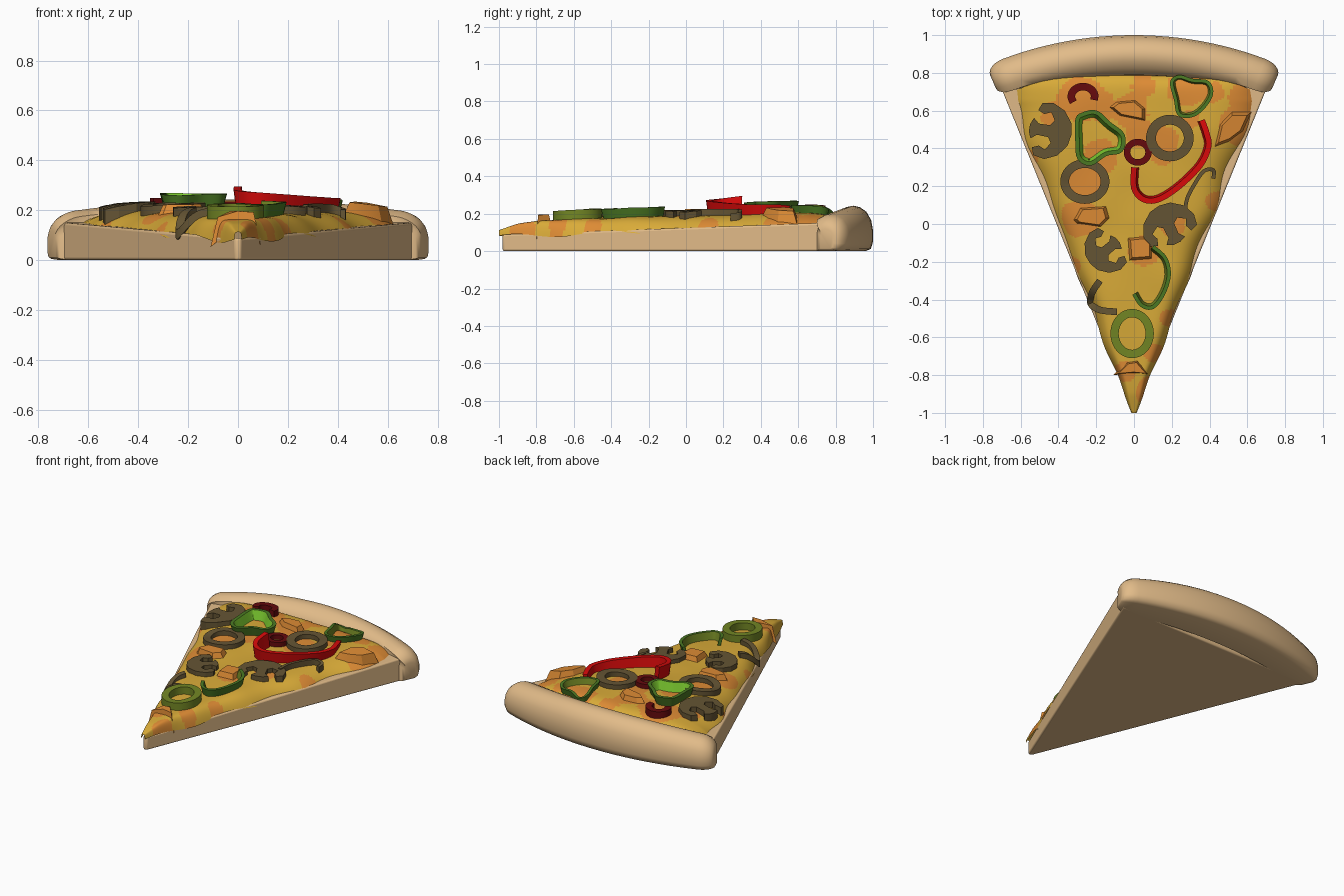
import bpy, bmesh, math
from mathutils import Vector, noise

if "Cube" in bpy.data.objects:
    bpy.data.objects.remove(bpy.data.objects["Cube"])

def mat(name, r, g, b):
    m = bpy.data.materials.new(name)
    m.diffuse_color = (r, g, b, 1)
    m.use_nodes = True
    m.node_tree.nodes["Principled BSDF"].inputs["Base Color"].default_value = m.diffuse_color
    return m

CRUST = mat("baked_dough", .76, .50, .25)
CHEESE = mat("yellow_cheese", .70, .41, .04)
ORANGE = mat("toasted_orange", .73, .26, .035)
BROWN = mat("olive_brown", .13, .09, .034)
RED = mat("pepper_red", .68, .003, .003)
DARKRED = mat("dark_red", .13, .003, .004)
GREEN = mat("pepper_green", .07, .19, .017)
LIME = mat("light_green", .21, .62, .03)
OLIVE = mat("olive_green", .17, .24, .018)

def make(name, verts, faces, mats, idx=None, angle=40):
    me = bpy.data.meshes.new(name)
    me.from_pydata([tuple(v) for v in verts], [], faces)
    for m in mats:
        me.materials.append(m)
    if idx:
        for p, i in zip(me.polygons, idx):
            p.material_index = i
    bm = bmesh.new()
    bm.from_mesh(me)
    bmesh.ops.recalc_face_normals(bm, faces=bm.faces)
    bm.to_mesh(me)
    bm.free()
    ob = bpy.data.objects.new(name, me)
    bpy.context.collection.objects.link(ob)
    bpy.ops.object.select_all(action='DESELECT')
    ob.select_set(True)
    bpy.context.view_layer.objects.active = ob
    if angle:
        bpy.ops.object.shade_smooth_by_angle(angle=math.radians(angle))
    return ob

# ---------- dough base: a wedge that thickens toward the crust
def dough_top(y):
    return .088 + .065 * (y + 1) / 1.78

wedge = [(-.012, -.98), (.012, -.98), (.715, .75), (-.715, .75)]
base = make("dough_base", [(x, y, 0) for x, y in wedge] + [(x, y, dough_top(y)) for x, y in wedge],
            [(3, 2, 1, 0), (4, 5, 6, 7)] + [(i, (i + 1) % 4, (i + 1) % 4 + 4, i + 4) for i in range(4)],
            [CRUST], angle=None)
bev = base.modifiers.new("soft_edges", 'BEVEL')
bev.width, bev.segments = .01, 3
bpy.ops.object.shade_smooth_by_angle(angle=math.radians(40))

# ---------- crust: a rounded section swept around the tip, shrinking at both ends
R, HALF = 1.98, math.radians(23.3)
sections = []
for k in range(6):
    th = k / 6 * math.pi / 2
    sections.append((-HALF + .048 * (1 - math.cos(th)), .45 + .55 * math.sin(th)))
mid = [(-HALF + .048 + i / 24 * 2 * (HALF - .048), 1) for i in range(25)]
sections = sections + mid + [(-a, s) for a, s in reversed(sections)]
verts, n = [], 0
for a, s in sections:
    t = abs(a) / HALF
    ri = 1.762 + .05 * t * t
    prof = [(ri, 0), (R - .04, 0), (R - .012, .012), (R, .05), (R, .11), (R - .01, .165), (R - .035, .21),
            (R - .07, .235), (R - .105, .243), (R - .14, .236), (R - .175, .215), (ri + .008, .18), (ri, .14)]
    n = len(prof)
    for r, z in prof:
        r = 1.88 + (r - 1.88) * s
        z = (.085 + (z - .085) * (s if z > .085 else s ** .3)) * (1 - .24 * t * t)
        verts.append((r * math.sin(a), r * math.cos(a) - .98, max(z, 0)))
m = len(sections)
faces = [(i * n + j, i * n + (j + 1) % n, (i + 1) * n + (j + 1) % n, (i + 1) * n + j)
         for i in range(m - 1) for j in range(n)]
faces += [tuple(range(n)), tuple(range((m - 1) * n, m * n))]
make("crust", verts, faces, [CRUST], angle=50)

# ---------- cheese: draped sheet with a wavy rim and toasted patches
PROFILE = [(-1, .112), (-.9, .142), (-.78, .165), (-.5, .176), (0, .192), (.5, .208), (.8, .208)]
def zc(y):
    for (a, za), (b, zb) in zip(PROFILE, PROFILE[1:]):
        if y <= b:
            return za + (zb - za) * max(0, (y - a) / (b - a))
    return PROFILE[-1][1]

def width(y):
    return min(.385 * (y + 1) + .014, .65) + .008 * math.sin(y * 17) * min(1, (y + 1) * 4)

def top_z(x, y):
    u, v = min(1, abs(x) / width(y)), (y + 1) / 1.78
    low = dough_top(y) - .012 + .012 * math.sin(y * 13 + (1 if x > 0 else 3))
    drop = min(1, u ** 7 + max(0, v) ** 60 * .5)
    z = zc(y) + .006 * noise.noise((x * 5, y * 5, 0))
    return z + (low - z) * drop

PATCHES = [(-.28, .66, .12), (-.17, .62, .08), (.05, .73, .06), (.14, .42, .1), (-.42, .58, .07), (.6, .68, .1),
           (.55, .52, .1), (-.02, .6, .1), (-.28, .03, .1), (-.34, -.22, .06), (.2, .0, .07), (.19, -.5, .05),
           (.08, -.88, .07), (-.56, .36, .05), (-.17, .36, .09), (.04, .47, .08), (.28, .72, .1), (.42, .7, .06),
           (.11, -.68, .05), (-.25, .22, .1), (-.05, -.78, .06), (.3, .56, .05), (.43, .12, .06), (.05, -.14, .08)]
def toasted(x, y):
    w = .025 * noise.noise((x * 9, y * 9, 3))
    return any(math.hypot(x - a, y - b) < r + w for a, b, r in PATCHES)

NU, NV = 90, 150
verts, faces, idx = [], [], []
for j in range(NV + 1):
    for i in range(NU + 1):
        u = math.sin((i / NU * 2 - 1) * math.pi / 2)
        y = -1 + j / NV * (1.785 - .09 * abs(u) ** 4)
        x = u * width(y)
        verts.append((x, y, top_z(x, y)))
for j in range(NV):
    for i in range(NU):
        a = j * (NU + 1) + i
        faces.append((a, a + 1, a + NU + 2, a + NU + 1))
        c = (Vector(verts[a]) + Vector(verts[a + NU + 2])) / 2
        idx.append(1 if toasted(c.x, c.y) else 0)
make("cheese", verts, faces, [CHEESE, ORANGE], idx, angle=60)

# ---------- helpers for toppings
def smooth_path(pts, closed, steps=5):
    p, out, k = [Vector(q) for q in pts], [], len(pts)
    get = (lambda i: p[i % k]) if closed else (lambda i: p[max(0, min(k - 1, i))])
    for i in range(k if closed else k - 1):
        a, b, c, d = (get(i + o) for o in (-1, 0, 1, 2))
        for s in range(steps):
            t = s / steps
            out.append(.5 * (2 * b + (c - a) * t + (2 * a - 5 * b + 4 * c - d) * t * t
                             + (3 * b - a - 3 * c + d) * t ** 3))
    return out if closed else out + [p[-1]]

def band(name, pts, thick, height, outer, inner=None, closed=False, lean=0., lift=0., fade=0.):
    """Upright strip along a path; lean pushes its foot to the left side of the path."""
    path = smooth_path(pts, closed)
    k, verts = len(path), []
    for i, p in enumerate(path):
        a = path[(i - 1) % k] if closed else path[max(0, i - 1)]
        b = path[(i + 1) % k] if closed else path[min(k - 1, i + 1)]
        d = (b - a).normalized()
        side = Vector((-d.y, d.x)) * thick / 2
        foot = p + Vector((-d.y, d.x)) * lean
        z0 = top_z(p.x, p.y) - .01 + lift
        z1 = z0 + height * (1 - fade * i / k)
        for q, z in ((foot - side, z0), (p - side, z1), (p + side, z1), (foot + side, z0)):
            verts.append((q.x, q.y, z))
    faces, idx = [], []
    for i in range(k if closed else k - 1):
        o = (i + 1) % k
        for j in range(4):
            l = (j + 1) % 4
            faces.append((i * 4 + j, i * 4 + l, o * 4 + l, o * 4 + j))
            idx.append(1 if inner and j == 2 else 0)
    if not closed:
        faces += [(0, 1, 2, 3), tuple((k - 1) * 4 + j for j in range(4))]
        idx += [0, 0]
    return make(name, verts, faces, [outer] + ([inner] if inner else []), idx)

def arc(cx, cy, rx, ry, a0, a1, count):
    return [(cx + rx * math.cos(math.radians(a0 + (a1 - a0) * i / count)),
             cy + ry * math.sin(math.radians(a0 + (a1 - a0) * i / count))) for i in range(count)]

def slab(name, pts, height, color, shrink=1.):
    """Flat piece lying on the cheese, with an optionally smaller top."""
    k = len(pts)
    cx, cy = sum(p[0] for p in pts) / k, sum(p[1] for p in pts) / k
    verts = [(x, y, top_z(x, y) - .02) for x, y in pts]
    for x, y in pts:
        tx, ty = cx + (x - cx) * shrink, cy + (y - cy) * shrink
        verts.append((tx, ty, (top_z(tx, ty) + zc(cy)) / 2 + height))
    faces = [tuple(range(k)), tuple(range(k, 2 * k))]
    faces += [(i, (i + 1) % k, (i + 1) % k + k, i + k) for i in range(k)]
    make(name, verts, faces, [color], angle=25)

# ---------- olive and chilli rings
for name, x, y, rx, ry, w, h, c in [("black_olive_1", .19, .455, .1, .097, .052, .04, BROWN),
                                    ("black_olive_2", -.26, .225, .107, .095, .046, .04, BROWN),
                                    ("green_olive", -.01, -.58, .093, .108, .044, .058, OLIVE),
                                    ("chilli_ring", .02, .38, .057, .054, .034, .04, DARKRED)]:
    band(name, arc(x, y, rx, ry, 0, 360, 12), w, h, c, closed=True)
band("chilli_half", arc(-.27, .675, .062, .052, 215, -50, 9), .04, .05, DARKRED)

# ---------- pepper rings and strips
band("pepper_ring_1", [(-.3, .55), (-.3, .44), (-.29, .35), (-.23, .32), (-.15, .37), (-.07, .39), (-.06, .47),
                       (-.13, .53), (-.2, .59), (-.27, .58)], .022, .07, GREEN, LIME, True, .02)
band("pepper_ring_2", [(.2, .75), (.22, .66), (.24, .58), (.31, .575), (.37, .62), (.41, .69), (.39, .75),
                       (.31, .76), (.24, .78)], .018, .05, GREEN, OLIVE, True, .012)
band("pepper_strip", [(0, -.37), (.04, -.43), (.1, -.44), (.155, -.37), (.185, -.27), (.165, -.18), (.1, -.12)],
     .02, .06, GREEN, OLIVE, False, .015)
band("red_pepper_strip", [(0, .3), (0, .19), (.05, .13), (.13, .13), (.24, .2), (.35, .31), (.395, .41),
                          (.385, .48), (.36, .55)], .03, .1, RED, None, False, .012, 0, .55)

# ---------- mushroom slices lying flat
HALF_CAP = [(.06, .1), (.12, .055), (.15, -.01), (.14, -.07), (.1, -.085), (.085, -.05), (.1, -.015),
            (.06, .01), (.032, -.01), (.03, -.07), (.055, -.1), (.02, -.115)]
outline = [(0, .11)] + HALF_CAP + [(-x, y) for x, y in reversed(HALF_CAP)]
for i, (x, y, deg, s) in enumerate([(-.44, .49, -100, 1.0), (.18, .0, 25, .98), (-.16, -.15, 130, .85)]):
    c, d = math.cos(math.radians(deg)) * s, math.sin(math.radians(deg)) * s
    slab("mushroom_%d" % (i + 1), [(x + px * c - py * d, y + px * d + py * c) for px, py in outline], .028, BROWN)
# mushroom slices standing on edge
band("mushroom_curl_1", [(.27, .05), (.28, .13), (.32, .21), (.37, .28), (.42, .285), (.42, .24)], .02, .045, BROWN)
band("mushroom_curl_2", [(-.18, -.3), (-.22, -.36), (-.23, -.42), (-.18, -.455), (-.09, -.465)], .035, .04, BROWN)

# ---------- orange chunks
for i, pts in enumerate([[(-.14, .62), (-.08, .57), (.07, .54), (.07, .61), (.01, .66), (-.1, .65)],
                         [(.42, .4), (.45, .53), (.52, .6), (.63, .6), (.58, .49), (.5, .43)],
                         [(-.33, .02), (-.29, .09), (-.14, .1), (-.12, .03), (-.17, -.02), (-.31, 0)],
                         [(-.04, -.07), (.06, -.06), (.1, -.1), (.1, -.19), (-.03, -.2)],
                         [(-.11, -.8), (-.04, -.73), (.02, -.72), (.09, -.8), (0, -.79)]]):
    slab("orange_chunk_%d" % (i + 1), pts, .032, ORANGE, .72)
